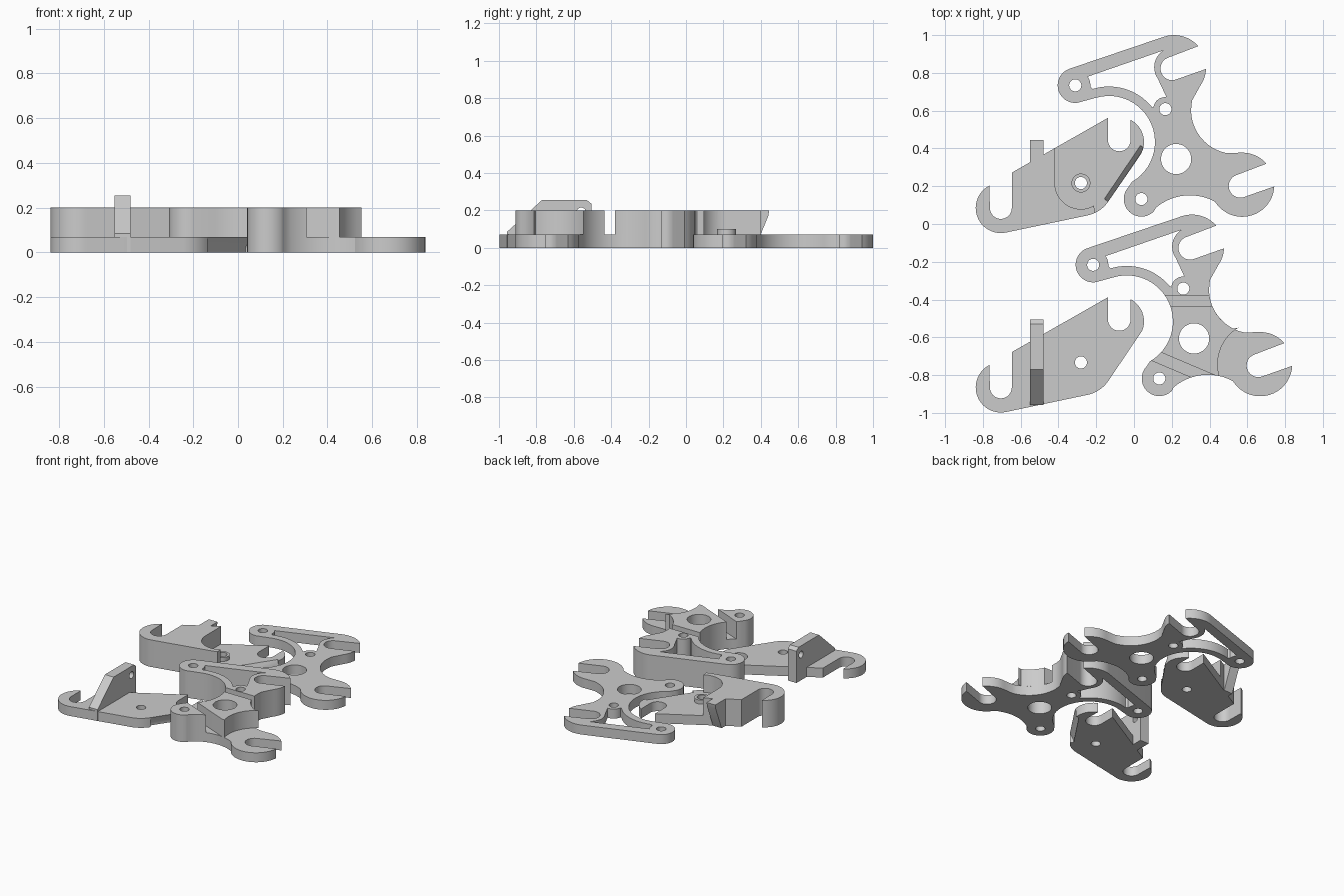
import bpy, bmesh
from math import cos, sin, radians, ceil
from mathutils import Matrix, Vector

default = bpy.data.objects.get("Cube")
if default:
    bpy.data.objects.remove(default)

grey = bpy.data.materials.new("plastic grey")
grey.use_nodes = True
GREY = (0.6, 0.6, 0.6, 1)
grey.diffuse_color = GREY
grey.node_tree.nodes["Principled BSDF"].inputs["Base Color"].default_value = GREY


def arc(c, r, a, b):
    """Points on an arc from angle a to angle b, in degrees."""
    n = max(2, ceil(abs(b - a) / 7))
    angles = [radians(a + (b - a) * i / n) for i in range(n + 1)]
    return [(c[0] + r * cos(t), c[1] + r * sin(t)) for t in angles]


def circle(c, r):
    return arc(c, r, 0, 360)[:-1]


def clip(loop, point, angle):
    """Keep the part of an outline on the side of a line its normal points to."""
    nx, ny = cos(radians(angle)), sin(radians(angle))
    kept = []
    for p, q in zip(loop, loop[1:] + loop[:1]):
        dp, dq = [(v[0] - point[0]) * nx + (v[1] - point[1]) * ny for v in (p, q)]
        if dp >= 0:
            kept.append(p)
        if dp * dq < 0:
            t = dp / (dp - dq)
            kept.append((p[0] + t * (q[0] - p[0]), p[1] + t * (q[1] - p[1])))
    return kept


def prism(name, loops, z0, z1, matrix=Matrix()):
    """Extrude an outline, with optional inner loops, from z0 to z1."""
    bm = bmesh.new()
    for loop in loops:
        vs = [bm.verts.new((x, y, z0)) for x, y in loop]
        for i, v in enumerate(vs):
            bm.edges.new((vs[i - 1], v))
    bmesh.ops.triangle_fill(bm, edges=bm.edges[:], use_beauty=True)
    top = bmesh.ops.extrude_face_region(bm, geom=bm.faces[:])["geom"]
    moved = [g for g in top if isinstance(g, bmesh.types.BMVert)]
    bmesh.ops.translate(bm, verts=moved, vec=(0, 0, z1 - z0))
    bmesh.ops.recalc_face_normals(bm, faces=bm.faces[:])
    if bm.calc_volume(signed=True) < 0:
        bmesh.ops.reverse_faces(bm, faces=bm.faces[:])
    bm.transform(matrix)
    mesh = bpy.data.meshes.new(name)
    bm.to_mesh(mesh)
    bm.free()
    mesh.materials.append(grey)
    ob = bpy.data.objects.new(name, mesh)
    bpy.context.collection.objects.link(ob)
    return ob


def cut(ob, cutter):
    """Subtract the cutter from the object and discard it."""
    bpy.context.view_layer.objects.active = ob
    mod = ob.modifiers.new("cut", "BOOLEAN")
    mod.operation, mod.solver, mod.object = "DIFFERENCE", "EXACT", cutter
    bpy.ops.object.modifier_apply(modifier=mod.name)
    bpy.data.objects.remove(cutter)


def shift(x, y):
    return Matrix.Translation((x, y, 0))


THIN, THICK = 0.07, 0.2
SIDEWAYS = Matrix(((0, 0, 1, 0), (1, 0, 0, 0), (0, 1, 0, 0), (0, 0, 0, 1)))

# Lever outline: two open hooks, two pivot bosses and a sprung loop
link, hook, jaw = (-0.311, 0.734), (0.212, 0.83), (0.573, 0.208)
foot, knee, bow = (0.039, 0.132), (0.166, 0.608), (-0.133, 0.434)
hub = (0.223, 0.344)


def open_hook(c, start, end):
    """Rounded end with a round-bottomed slot that opens to the right."""
    slot = (c[0] - 0.01, c[1] - 0.007)
    return arc(c, 0.17, start, 41) + arc(slot, 0.0615, 110, 290) + arc(c, 0.17, -3, end)


def lever_outline(flank_end, jaw_path, belly_start):
    return (arc(link, 0.093, 278, 108) + open_hook(hook, 108, -35)
            + [(0.307, 0.653)] + arc((0.535, 0.604), 0.233, 180, flank_end)
            + jaw_path + arc((0.296, -0.128), 0.28, belly_start, 130)
            + arc(foot, 0.093, -45, -222) + arc(bow, 0.244, -60, 106))


window = (arc(hook, 0.105, 122, 215) + arc(knee, 0.064, 85, 172)
          + arc(bow, 0.294, 39, 107) + arc(link, 0.08, -5, 35))
link_hole, knee_hole, foot_hole = [circle(c, 0.032) for c in (link, knee, foot)]
hub_hole = circle(hub, 0.08)
lever_loops = [lever_outline(258, open_hook(jaw, 95, -148), 60),
               window, hub_hole, link_hole, knee_hole, foot_hole]
FRONT = shift(0.095, -0.95)
prism("thin_lever", lever_loops, 0, THIN)
prism("thick_lever_base", lever_loops, 0, THIN, FRONT)

# Raised blocks on the thick lever, parted by two grooves and a lowered jaw
raised = lever_outline(243, arc(jaw, 0.225, 121, 196), 77)
groove, normal = Vector((0.12, 0.208)), 67
half = Vector((cos(radians(normal)), sin(radians(normal)))) * 0.029
hub_block = clip(clip(raised, (0, 0.513), -90), groove + half, normal)
blocks = {
    "raised_hook": [clip(raised, (0, 0.571), 90), window, link_hole, knee_hole],
    "raised_hub": [hub_block, hub_hole],
    "raised_foot": [clip(raised, groove - half, normal + 180), foot_hole],
}
for name, loops in blocks.items():
    prism(name, loops, THIN, THICK, FRONT)

# Claw outline: a slotted hook at each end of a plate with a pivot hole
claw, fork, pivot = (-0.705, 0.085), (-0.08, 0.434), (-0.281, 0.217)
claw_outline = (arc(claw, 0.133, 117, 282) + arc(pivot, 0.175, 282, 326)
                + arc(fork, 0.133, -34, 63) + arc((-0.078, 0.445), 0.06, 0, -180)
                + [(-0.138, 0.562), (-0.647, 0.272)] + arc(claw, 0.058, 0, -180))
claw_loops = [claw_outline, circle(pivot, 0.032)]
thick_claw = prism("thick_claw", claw_loops, 0, THICK)
thin_claw = prism("thin_claw", claw_loops, 0, THIN, shift(0, -0.95))

# Pocket around the pivot of the thick claw, with a raised collar
pocket = [(-0.419, 0.8)] + arc(pivot, 0.138, 180, 300) + [(-0.19, -0.1), (0.3, -0.1), (0.3, 0.8)]
cut(thick_claw, prism("pocket", [pocket], THIN, 0.4))
prism("pivot_collar", [circle(pivot, 0.05), circle(pivot, 0.032)], THIN, 0.1)


def bevel_cutter(section, dy):
    """Wedge along the slanted edge; section is outward distance and height."""
    start = Vector(arc(pivot, 0.175, 326, 327)[0]).to_3d() + Vector((0, dy, 0))
    n = Vector((cos(radians(-34)), sin(radians(-34)), 0))
    up = Vector((0, 0, 1))
    frame = Matrix((n, up, n.cross(up))).transposed().to_4x4()
    return prism("bevel", [section], -0.34, 0, Matrix.Translation(start) @ frame)


cut(thick_claw, bevel_cutter([(0, 0.02), (-0.025, THIN), (-0.025, 0.3), (0.1, 0.3), (0.1, 0.02)], 0))
cut(thin_claw, bevel_cutter([(0, THIN), (-0.025, 0.02), (-0.025, -0.1), (0.1, -0.1), (0.1, THIN)], -0.95))

# Sloping tab behind the thick claw, and pierced fin on the thin claw
tab = [(0.3, 0), (0.37, 0), (0.44, 0.17), (0.445, THICK), (0.3, THICK)]
prism("stop_tab", [tab], -0.551, -0.48, SIDEWAYS)
fin = [(-0.957, 0), (-0.957, 0.085), (-0.77, 0.255), (-0.53, 0.255), (-0.505, 0.235), (-0.505, 0)]
prism("pierced_fin", [fin, circle((-0.56, 0.19), 0.025)], -0.551, -0.48, SIDEWAYS)

for ob in bpy.context.collection.objects:
    if ob.type == "MESH" and grey.name in ob.data.materials:
        bpy.ops.object.select_all(action="DESELECT")
        ob.select_set(True)
        bpy.context.view_layer.objects.active = ob
        bpy.ops.object.shade_smooth_by_angle()
